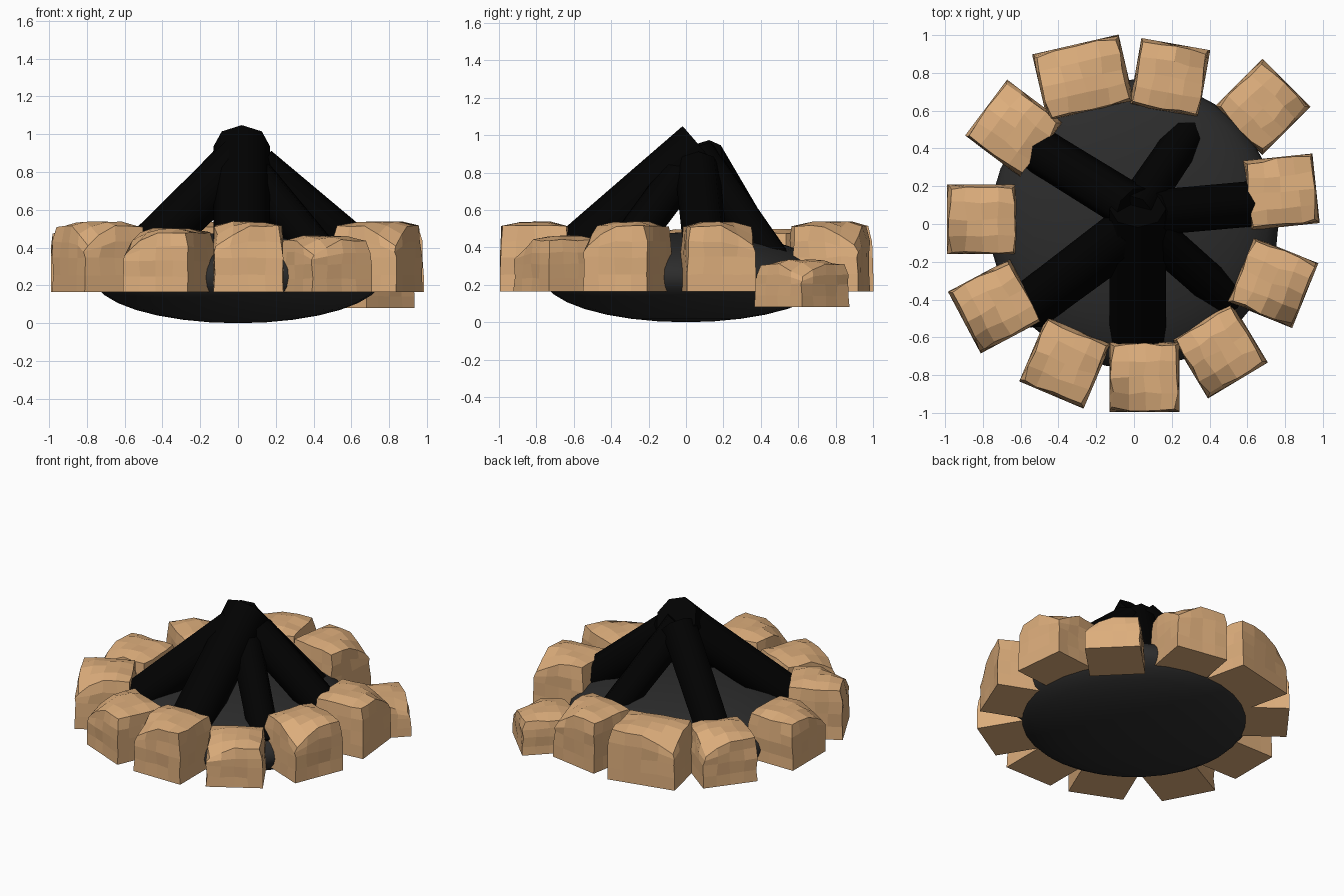
import bpy, bmesh, math, random
from mathutils import Vector, Matrix

if "Cube" in bpy.data.objects:
    bpy.data.objects.remove(bpy.data.objects["Cube"])

random.seed(7)


def material(name, rgb):
    m = bpy.data.materials.new(name)
    m.diffuse_color = (*rgb, 1)
    m.use_nodes = True
    m.node_tree.nodes["Principled BSDF"].inputs["Base Color"].default_value = m.diffuse_color
    return m


STONE = material("sandstone", (0.72, 0.42, 0.20))
CHAR = material("charred_wood", (0.0005, 0.0005, 0.0005))
ASH = material("ash", (0.025, 0.025, 0.025))


def finish(bm, name, mat, smooth):
    bmesh.ops.recalc_face_normals(bm, faces=bm.faces)
    me = bpy.data.meshes.new(name)
    bm.to_mesh(me)
    bm.free()
    me.materials.append(mat)
    ob = bpy.data.objects.new(name, me)
    bpy.context.collection.objects.link(ob)
    if smooth:
        bpy.context.view_layer.objects.active = ob
        ob.select_set(True)
        bpy.ops.object.shade_smooth_by_angle(angle=math.radians(50))
        ob.select_set(False)
    return ob


def stone(name, x, y, rot, sx, sy, z0, z1):
    """Rough block: flat base, worn rim and one broken outer top corner."""
    bm = bmesh.new()
    bmesh.ops.create_cube(bm, size=2)
    bmesh.ops.subdivide_edges(bm, edges=bm.edges[:], cuts=3, use_grid_fill=True)
    turn = Matrix.Rotation(math.radians(rot), 3, 'Z')
    out = turn.transposed() @ Vector((x, y, 0)).normalized()
    side = Vector((-out.y, out.x, 0)) * random.choice((-1, 1))
    corner = out + side * 0.7
    cx, cy = math.copysign(1, corner.x), math.copysign(1, corner.y)
    h = z1 - z0
    for v in bm.verts:
        u, w, t = v.co.x, v.co.y, (v.co.z + 1) / 2
        rim = max(abs(u), abs(w))
        both = abs(u) > 0.9 and abs(w) > 0.9
        top = max(0, t - 0.5) * 2
        shrink = 1 - 0.07 * top ** 2 - (0.03 * top if both else 0)
        near = max(0, 1 - math.hypot(u - cx, w - cy) / 0.9)
        drop = top * (0.1 * near * h / 0.37 + (0.022 if rim > 0.9 else 0))
        jit = 0.009 if t > 0.1 else 0
        px = u * sx / 2 * shrink + random.uniform(-jit, jit)
        py = w * sy / 2 * shrink + random.uniform(-jit, jit)
        v.co = Vector((max(-sx / 2, min(sx / 2, px)), max(-sy / 2, min(sy / 2, py)),
                       t * h - drop - random.uniform(0, jit)))
    bm.transform(Matrix.Translation((x, y, z0)) @ turn.to_4x4())
    finish(bm, name, STONE, False)


def log(name, start, end, r0, r1, sides=8):
    """Charred log running from its upper end to its lower end."""
    a, b = Vector(start), Vector(end)
    d = (b - a).normalized()
    right = d.cross(Vector((0, 0, 1))).normalized()
    up = right.cross(d)
    bm = bmesh.new()
    rings = []
    for k in range(4):
        t = k / 3
        r = r0 + (r1 - r0) * t
        c = a.lerp(b, t)
        rings.append([bm.verts.new(c + (right * math.sin(i * math.tau / sides)
                      + up * math.cos(i * math.tau / sides)) * r) for i in range(sides)])
    for p, q in zip(rings, rings[1:]):
        for i in range(sides):
            j = (i + 1) % sides
            bm.faces.new((p[i], p[j], q[j], q[i]))
    bm.faces.new(rings[0])
    bm.faces.new(rings[-1])
    finish(bm, name, CHAR, True)


# Flattened mound of ash
bm = bmesh.new()
bmesh.ops.create_uvsphere(bm, u_segments=32, v_segments=16, radius=1)
bm.transform(Matrix.Translation((0, 0, 0.24)) @ Matrix.Diagonal((0.765, 0.765, 0.24, 1)))
finish(bm, "ash_mound", ASH, True)

# Ring of stones: x, y, rotation, width, depth, bottom, top
RING = [
    (-0.27, 0.775, 13, 0.47, 0.36, 0.165, 0.54),
    (0.19, 0.775, -10, 0.37, 0.36, 0.165, 0.54),
    (0.68, 0.62, -45, 0.36, 0.36, 0.08, 0.335),
    (0.78, 0.17, 6, 0.37, 0.37, 0.165, 0.54),
    (0.735, -0.31, -22, 0.37, 0.37, 0.165, 0.54),
    (0.455, -0.67, 31, 0.37, 0.37, 0.165, 0.465),
    (0.055, -0.81, 0, 0.37, 0.37, 0.165, 0.54),
    (-0.365, -0.735, -23, 0.37, 0.37, 0.165, 0.505),
    (-0.735, -0.435, 28, 0.37, 0.37, 0.165, 0.54),
    (-0.805, 0.025, 0, 0.37, 0.37, 0.165, 0.50),
    (-0.635, 0.505, -37, 0.37, 0.37, 0.165, 0.50),
]
for i, s in enumerate(RING):
    stone(f"stone_{i + 1}", *s)

# Leaning logs, upper end to lower end
log("log_front", (0.02, 0.08, 0.935), (0.02, -0.70, 0.26), 0.15, 0.15)
log("log_right", (0.10, 0.06, 0.82), (0.66, 0.11, 0.35), 0.12, 0.12)
log("log_back_left", (0.00, 0.08, 0.88), (-0.55, 0.42, 0.31), 0.125, 0.12)
log("log_front_left", (0.00, -0.02, 0.85), (-0.56, -0.44, 0.31), 0.14, 0.13)
log("log_back_right", (0.00, 0.06, 0.89), (0.29, 0.49, 0.29), 0.11, 0.10)
log("log_front_right", (0.07, -0.02, 0.80), (0.50, -0.40, 0.29), 0.105, 0.10)
